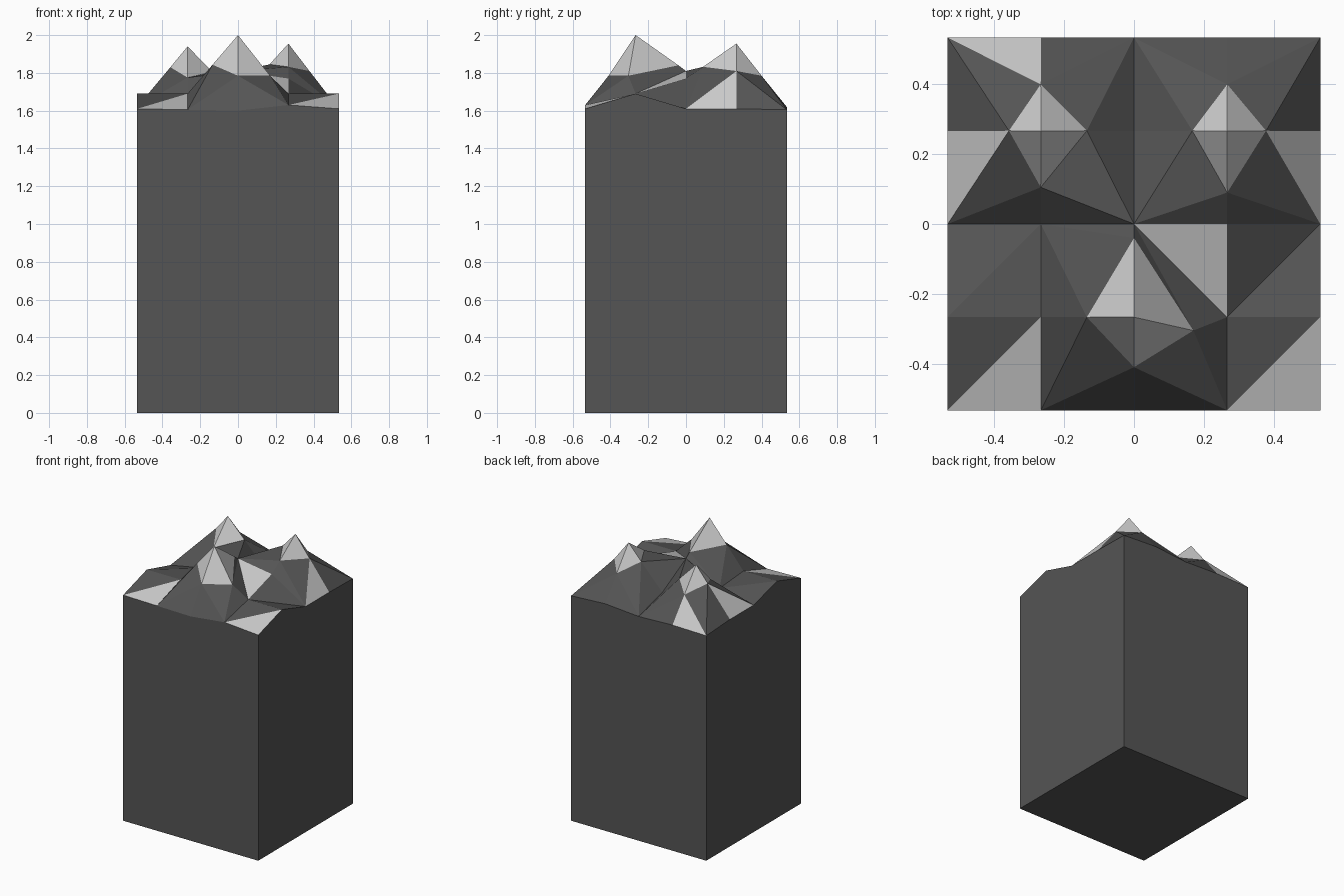
import bpy, bmesh

if "Cube" in bpy.data.objects:
    bpy.data.objects.remove(bpy.data.objects["Cube"])

S = 0.2667  # grid step

# Heights of the 5 x 5 ground grid, front row first
H = [[1.61, 1.605, 1.60, 1.63, 1.61],
     [1.69, 1.69, 2.00, 1.69, 1.69],
     [1.62, 1.67, 1.81, 1.77, 1.61],
     [1.62, 1.94, 1.67, 1.955, 1.61],
     [1.605, 1.61, 1.60, 1.62, 1.605]]

# Snow line round each peak: points on the left, right, front and back ridges
PEAKS = {
    (2, 1): {(-1, 0): (-0.135, -0.267, 1.843), (1, 0): (0.17, -0.305, 1.785),
             (0, -1): (0, -0.41, 1.785), (0, 1): (0, -0.04, 1.84)},
    (1, 3): {(-1, 0): (-0.358, 0.267, 1.83), (1, 0): (-0.135, 0.267, 1.805),
             (0, -1): (-0.267, 0.105, 1.775), (0, 1): (-0.267, 0.40, 1.775)},
    (3, 3): {(-1, 0): (0.167, 0.267, 1.845), (1, 0): (0.378, 0.267, 1.81),
             (0, -1): (0.267, 0.09, 1.832), (0, 1): (0.267, 0.40, 1.785)},
}

bm = bmesh.new()
ROCK, SNOW = 0, 1
G = {(i, j): bm.verts.new(((i - 2) * S, (j - 2) * S, H[j][i]))
     for i in range(5) for j in range(5)}


def face(verts, mat=ROCK):
    f = bm.faces.new(verts)
    f.material_index = mat


# Mountain cells: snow cap, then rock fanned from the outer cell corner
snowy = {(1, 3, -1, -1, 'x'), (1, 3, -1, 1, 'y'), (3, 3, 1, -1, 'x')}
for (i, j), ring in PEAKS.items():
    rv = {d: bm.verts.new(co) for d, co in ring.items()}
    for sx in (-1, 1):
        for sy in (-1, 1):
            a, b = rv[(sx, 0)], rv[(0, sy)]
            na, nb, c = G[i + sx, j], G[i, j + sy], G[i + sx, j + sy]
            face((G[i, j], a, b), SNOW)
            if (i, j, sx, sy) == (2, 1, 1, 1):
                face((na, c, nb), SNOW)
                face((a, na, nb))
                face((a, nb, b))
            else:
                face((c, a, b))
                face((c, na, a), int((i, j, sx, sy, 'x') in snowy))
                face((c, nb, b), int((i, j, sx, sy, 'y') in snowy))

# Low cells at the front left and front right
for i, j in ((0, 0), (3, 0), (0, 1), (3, 1)):
    p, q, r, s = G[i, j], G[i + 1, j], G[i + 1, j + 1], G[i, j + 1]
    face((p, q, r), SNOW if j == 0 else ROCK)
    face((p, r, s))

# Straight walls and flat underside
base = {(i, j): bm.verts.new(((i - 2) * S, (j - 2) * S, 0))
        for i in (0, 4) for j in (0, 4)}
for e in (0, 4):
    face([G[k, e] for k in range(5)] + [base[4, e], base[0, e]])
    face([G[e, k] for k in range(5)] + [base[e, 4], base[e, 0]])
face((base[0, 0], base[0, 4], base[4, 4], base[4, 0]))

bmesh.ops.recalc_face_normals(bm, faces=bm.faces)
mesh = bpy.data.meshes.new("mountain_block")
bm.to_mesh(mesh)
bm.free()

# Dark rock and pale snow
for name, v in (("rock", 0.09), ("snow", 0.6)):
    m = bpy.data.materials.new(name)
    m.diffuse_color = (v, v, v, 1)
    m.use_nodes = True
    m.node_tree.nodes["Principled BSDF"].inputs["Base Color"].default_value = m.diffuse_color
    mesh.materials.append(m)

bpy.context.collection.objects.link(bpy.data.objects.new("mountain_block", mesh))
